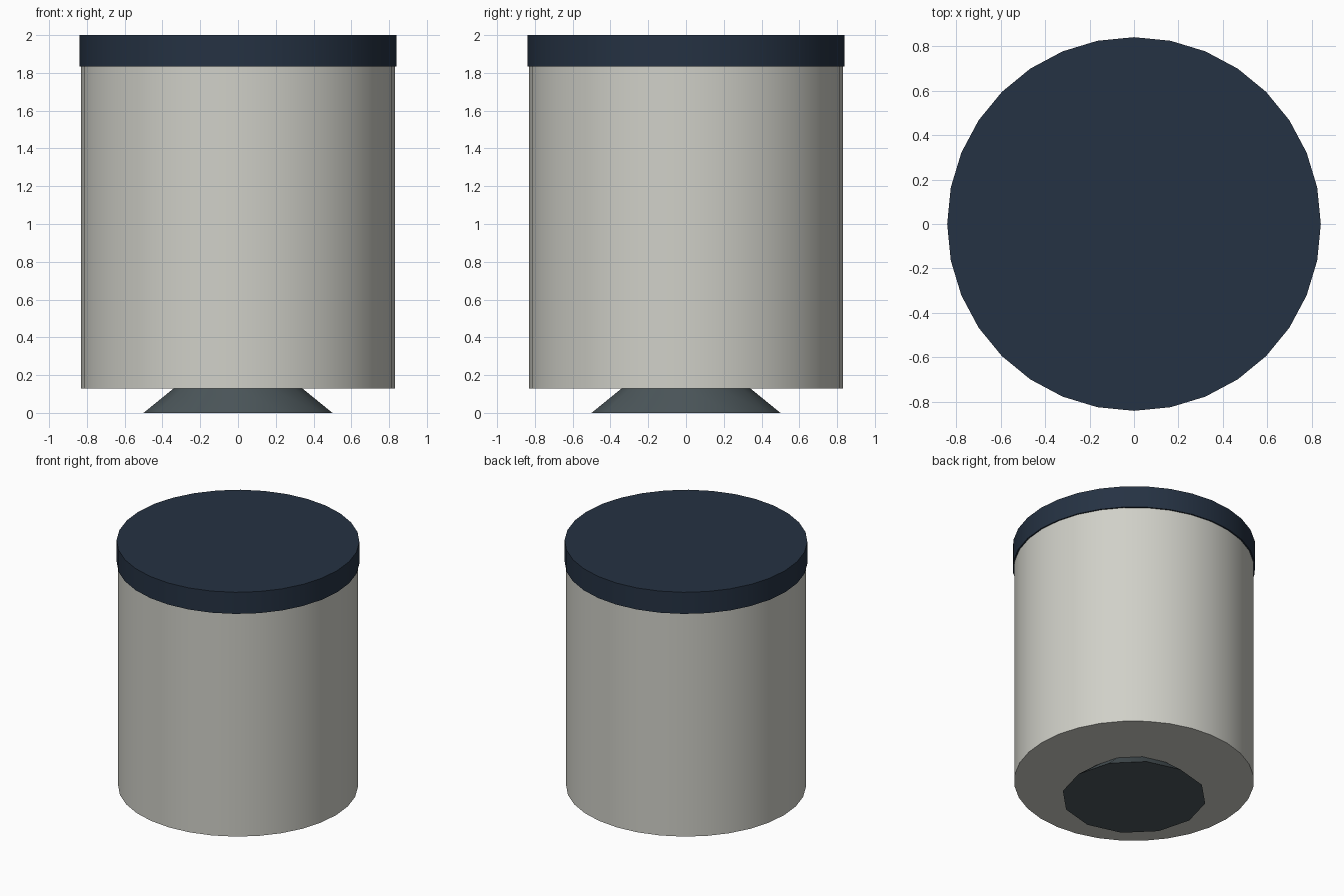
import bpy, math

if "Cube" in bpy.data.objects:
    bpy.data.objects.remove(bpy.data.objects["Cube"])


def linear(c):
    c /= 255
    return c / 12.92 if c <= 0.04045 else ((c + 0.055) / 1.055) ** 2.4


def material(name, rgb):
    m = bpy.data.materials.new(name)
    m.diffuse_color = (*[linear(c) for c in rgb], 1)
    m.use_nodes = True
    m.node_tree.nodes["Principled BSDF"].inputs["Base Color"].default_value = m.diffuse_color
    return m


def drum(name, sides, r_bottom, r_top, z0, z1, mat):
    """Closed cylinder or cone section with smooth sides and sharp rims."""
    # first vertex lies on an axis
    bpy.ops.mesh.primitive_cone_add(vertices=sides, radius1=r_bottom, radius2=r_top,
                                    depth=z1 - z0, location=(0, 0, (z0 + z1) / 2))
    ob = bpy.context.object
    ob.name = name
    ob.data.materials.append(mat)
    bpy.ops.object.shade_smooth_by_angle(angle=math.radians(36))
    return ob


navy = material("dark navy", (37, 50, 67))
grey = material("warm light grey", (208, 208, 200))
slate = material("dark slate", (78, 89, 93))

# flared foot under the canister
drum("foot", 12, 0.50, 0.34, 0.0, 0.13, slate)
# main canister
drum("body", 32, 0.83, 0.83, 0.13, 1.84, grey)
# slightly wider flat lid
drum("lid", 32, 0.84, 0.84, 1.835, 2.0, navy)
